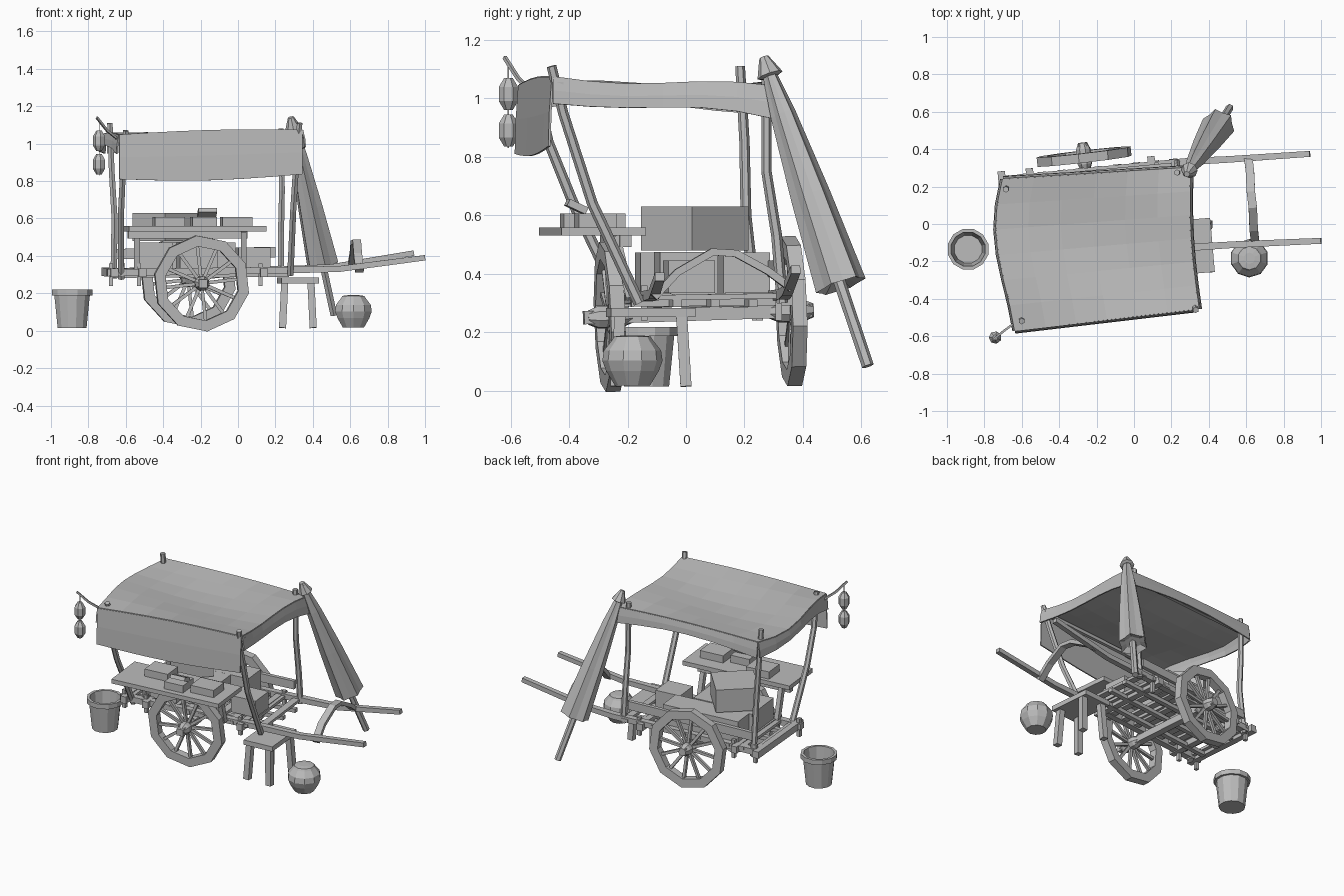
import bpy, bmesh, math
from mathutils import Vector, Matrix

cube = bpy.data.objects.get("Cube")
if cube:
    bpy.data.objects.remove(cube, do_unlink=True)

GREY = (0.5, 0.5, 0.5, 1)
mat = bpy.data.materials.new("plain_grey")
mat.use_nodes = True
mat.diffuse_color = GREY
mat.node_tree.nodes["Principled BSDF"].inputs["Base Color"].default_value = GREY
YAW = 6


def finish(name, bm):
    bmesh.ops.recalc_face_normals(bm, faces=bm.faces)
    me = bpy.data.meshes.new(name)
    bm.to_mesh(me)
    bm.free()
    me.materials.append(mat)
    ob = bpy.data.objects.new(name, me)
    bpy.context.scene.collection.objects.link(ob)
    return ob


def box(name, loc, size, yaw=YAW, pitch=0):
    bm = bmesh.new()
    m = (Matrix.Translation(loc) @ Matrix.Rotation(math.radians(yaw), 4, 'Z')
         @ Matrix.Rotation(math.radians(pitch), 4, 'X') @ Matrix.Diagonal((*size, 1)))
    bmesh.ops.create_cube(bm, size=1, matrix=m)
    return finish(name, bm)


def bridge(bm, rings, closed=False):
    pairs = list(zip(rings, rings[1:]))
    if closed:
        pairs.append((rings[-1], rings[0]))
    for a, b in pairs:
        for i in range(len(a)):
            j = (i + 1) % len(a)
            bm.faces.new((a[i], a[j], b[j], b[i]))


def beam(name, pts, w, h, sides=4, taper=1.0):
    """Sweep a w by h section along a path."""
    bm = bmesh.new()
    pts = [Vector(p) for p in pts]
    rings = []
    for k, p in enumerate(pts):
        d = (pts[min(k + 1, len(pts) - 1)] - pts[max(k - 1, 0)]).normalized()
        up = Vector((0, 1, 0)) if abs(d.z) > 0.8 else Vector((0, 0, 1))
        s = d.cross(up).normalized()
        u = s.cross(d)
        f = (1 + (taper - 1) * k / (len(pts) - 1)) / math.cos(math.pi / sides) / 2
        ang = [math.pi / sides + math.tau * i / sides for i in range(sides)]
        rings.append([bm.verts.new(p + s * math.cos(a) * w * f + u * math.sin(a) * h * f)
                      for a in ang])
    bridge(bm, rings)
    bm.faces.new(rings[0])
    bm.faces.new(rings[-1])
    return finish(name, bm)


def lathe(name, origin, axis, profile, n, closed=False, pleat=1.0):
    """Revolve (radius, height) points around an axis."""
    bm = bmesh.new()
    q = Vector((0, 0, 1)).rotation_difference(Vector(axis))
    rings = []
    for r, z in profile:
        ring = []
        for i in range(n):
            a = math.tau * (i + 0.5) / n
            rr = r * (pleat if i % 2 else 1)
            ring.append(bm.verts.new(Vector(origin) + q @ Vector((rr * math.cos(a), rr * math.sin(a), z))))
        rings.append(ring)
    bridge(bm, rings, closed)
    if not closed:
        bm.faces.new(rings[0])
        bm.faces.new(rings[-1])
    return finish(name, bm)


def cloth(name, rows):
    bm = bmesh.new()
    g = [[bm.verts.new(p) for p in row] for row in rows]
    for a, b in zip(g, g[1:]):
        for i in range(len(a) - 1):
            bm.faces.new((a[i], a[i + 1], b[i + 1], b[i]))
    ob = finish(name, bm)
    mod = ob.modifiers.new("thickness", 'SOLIDIFY')
    mod.thickness = 0.008
    mod.offset = 0
    return ob


# Shafts and bed
def shaft_y(x, front):
    return (-0.155 if front else 0.305) + 0.1 * x

beam("front_shaft", [(-0.7, -0.225, 0.31), (0.3, -0.125, 0.325), (0.54, -0.11, 0.33), (1.0, -0.09, 0.39)],
     0.042, 0.038, taper=0.75)
beam("back_shaft", [(-0.76 + 0.06, 0.235, 0.315), (0.3, 0.335, 0.33), (0.5, 0.345, 0.34), (0.94, 0.375, 0.415)],
     0.042, 0.038, taper=0.75)
for i in range(10):
    x = -0.66 + i * 0.1
    beam("bed_slat", [(x + 0.02, shaft_y(x, True) - 0.02, 0.318), (x - 0.03, shaft_y(x, False) + 0.02, 0.325)],
         0.045, 0.018)
for k in range(3):
    y = 0.13 * (k - 1) + 0.07
    beam("bed_runner", [(-0.66, y - 0.07, 0.295), (0.27, y + 0.03, 0.3)], 0.03, 0.025)
for x in (-0.68, -0.53, 0.12):
    beam("cross_beam", [(x + 0.02, shaft_y(x, True) - 0.045, 0.31), (x - 0.03, shaft_y(x, False) + 0.045, 0.315)],
         0.04, 0.045)
    for front in (True, False):
        y = shaft_y(x, front)
        beam("peg", [(x, y, 0.24), (x, y, 0.36)], 0.022, 0.022)
beam("yoke_arch", [(0.65, -0.11, 0.32), (0.64, -0.03, 0.405), (0.635, 0.09, 0.475), (0.625, 0.17, 0.47),
                   (0.62, 0.28, 0.41), (0.61, 0.36, 0.35)], 0.045, 0.025)

# Axle and wheels
A, B = Vector((-0.185, -0.35, 0.25)), Vector((-0.275, 0.43, 0.275))
axis = (B - A).normalized()
beam("axle", [A, B], 0.045, 0.045)
q = Vector((0, 0, 1)).rotation_difference(axis)
for name, c in (("front", A + axis * 0.09), ("back", B - axis * 0.07)):
    lathe(name + "_wheel_rim", c, axis, [(0.258, -0.025), (0.258, 0.025), (0.2, 0.025), (0.2, -0.025)], 10, True)
    lathe(name + "_wheel_hub", c, axis, [(0.025, -0.075), (0.04, -0.04), (0.04, 0.04), (0.025, 0.075)], 8)
    for i in range(12):
        a = math.tau * i / 12
        d = q @ Vector((math.cos(a), math.sin(a), 0))
        beam(name + "_wheel_spoke", [c + d * 0.02, c + d * 0.21], 0.018, 0.018)

# Canopy posts
POSTS = {
    "front_right_post": [(0.28, -0.16, 0.3), (0.295, -0.32, 0.64), (0.315, -0.42, 0.95), (0.33, -0.46, 1.11)],
    "front_left_post": [(-0.625, -0.21, 0.28), (-0.625, -0.385, 0.64), (-0.615, -0.47, 0.85), (-0.6, -0.52, 1.07)],
    "back_right_post": [(0.23, 0.33, 0.3), (0.23, 0.31, 0.53), (0.235, 0.275, 0.75), (0.23, 0.275, 1.08)],
    "back_left_post": [(-0.665, 0.24, 0.28), (-0.66, 0.205, 0.6), (-0.675, 0.2, 0.85), (-0.685, 0.185, 1.11)],
}
for name, path in POSTS.items():
    beam(name, path, 0.034, 0.034, 6, 0.85)
beam("front_tie_rail", [(-0.65, -0.51, 1.035), (0.35, -0.43, 1.045)], 0.022, 0.022)
beam("back_tie_rail", [(-0.7, 0.19, 1.02), (0.27, 0.27, 1.02)], 0.022, 0.022)

# Canopy cloth
FL, FR = Vector((-0.635, -0.57, 1.045)), Vector((0.345, -0.455, 1.07))
BL, BR = Vector((-0.7, 0.24, 1.05)), Vector((0.3, 0.3, 1.035))
N = 6


def top(u, v):
    p = FL.lerp(FR, u).lerp(BL.lerp(BR, u), v)
    p.x -= 0.06 * (1 - u) * math.sin(math.pi * v ** 1.4)
    p.x -= 0.02 * u * math.sin(math.pi * v)
    p.z += 0.012 * math.sin(6 * v + 3 * u) - 0.015 * math.sin(math.pi * u) * math.sin(math.pi * v)
    return p


def flap(name, edge, out, drop):
    rows = []
    for f in (0, 0.5, 1):
        rows.append([p + Vector(out) * math.sin(f * 1.6) - Vector((0, 0, drop(i / N) * f))
                     for i, p in enumerate(edge)])
    cloth(name, rows)

T = [k / N for k in range(N + 1)]
cloth("canopy_top", [[top(u, v) for u in T] for v in T])
flap("canopy_front_flap", [top(t, 0) for t in T], (0, -0.012, 0),
     lambda t: 0.235 + 0.03 * math.sin(math.pi * t))
flap("canopy_back_flap", [top(t, 1) for t in T], (0, 0.012, 0),
     lambda t: 0.1 - 0.03 * math.sin(math.pi * t))
flap("canopy_right_flap", [top(1, t) for t in T], (0.015, 0, 0),
     lambda t: 0.09 - 0.02 * math.sin(math.pi * t) + 0.02 * t)
flap("canopy_left_flap", [top(0, t) for t in T], (-0.012, 0, 0),
     lambda t: 0.1 - 0.04 * math.sin(math.pi * t))

# Folded parasol
tip, foot = Vector((0.285, 0.27, 1.13)), Vector((0.512, 0.622, 0.085))
d = (foot - tip).normalized()
beam("parasol_pole", [tip, foot], 0.036, 0.036, 6)
lathe("parasol_cloth", tip, d, [(0.022, 0.03), (0.045, 0.2), (0.07, 0.5), (0.09, 0.83), (0.05, 0.81)], 12, pleat=0.82)
lathe("parasol_cap", tip, d, [(0.016, -0.012), (0.026, 0.01), (0.045, 0.055), (0.03, 0.06)], 8)

# Hanging lanterns
beam("lantern_stick", [(-0.755, -0.62, 1.14), (-0.7, -0.575, 1.07), (-0.6, -0.5, 0.99)], 0.012, 0.012)
beam("lantern_cord", [(-0.742, -0.607, 0.83), (-0.742, -0.607, 1.12)], 0.005, 0.005)
for z in (0.89, 1.015):
    lathe("lantern", (-0.742, -0.607, z), (0, 0, 1),
          [(0.015, -0.055), (0.034, -0.024), (0.034, 0.024), (0.015, 0.055)], 7)

# Counter with trays
box("counter_top", (-0.23, -0.32, 0.545), (0.74, 0.29, 0.028))
box("counter_support", (-0.27, -0.24, 0.512), (0.64, 0.04, 0.04))
for x in (-0.54, 0.03):
    beam("counter_leg", [(x, -0.19, 0.32), (x, -0.24, 0.53)], 0.03, 0.03)
for x, y, s in ((-0.37, -0.28, 0.16), (-0.185, -0.36, 0.13), (-0.01, -0.31, 0.16)):
    box("tray", (x, y, 0.583), (s, 0.13, 0.048))
box("tilted_lid", (-0.165, -0.375, 0.63), (0.1, 0.07, 0.025), YAW, -25)

# Cargo
box("top_crate", (-0.38, 0.03, 0.555), (0.26, 0.26, 0.15), 42)
for loc, size in (((-0.45, -0.03, 0.4), (0.18, 0.27, 0.145)), ((-0.22, 0.0, 0.4), (0.2, 0.2, 0.15)),
                  ((0.08, 0.01, 0.39), (0.17, 0.16, 0.11)), ((-0.28, 0.18, 0.4), (0.52, 0.16, 0.145))):
    box("crate", loc, size)
beam("back_rail", [(-0.66, 0.235, 0.41), (0.2, 0.315, 0.42)], 0.025, 0.055)

# Stool
box("stool_seat", (0.32, -0.12, 0.268), (0.2, 0.29, 0.032), 5)
for sx in (-1, 1):
    for sy in (-1, 1):
        p = Vector((0.32 + 0.07 * sx, -0.12 + 0.105 * sy, 0.26))
        beam("stool_leg", [p, p + Vector((0.012 * sx, 0.015 * sy, -0.245))], 0.038, 0.038)

# Bucket and jar
lathe("bucket", (-0.887, -0.135, 0.015), (0, 0, 1),
      [(0.08, 0), (0.098, 0.172), (0.112, 0.172), (0.112, 0.204), (0.094, 0.204), (0.076, 0.03)], 12)
lathe("jar", (0.617, -0.183, 0.018), (0, 0, 1),
      [(0.06, 0), (0.09, 0.05), (0.103, 0.085), (0.098, 0.12), (0.07, 0.155), (0.062, 0.168), (0.03, 0.172)], 10)
